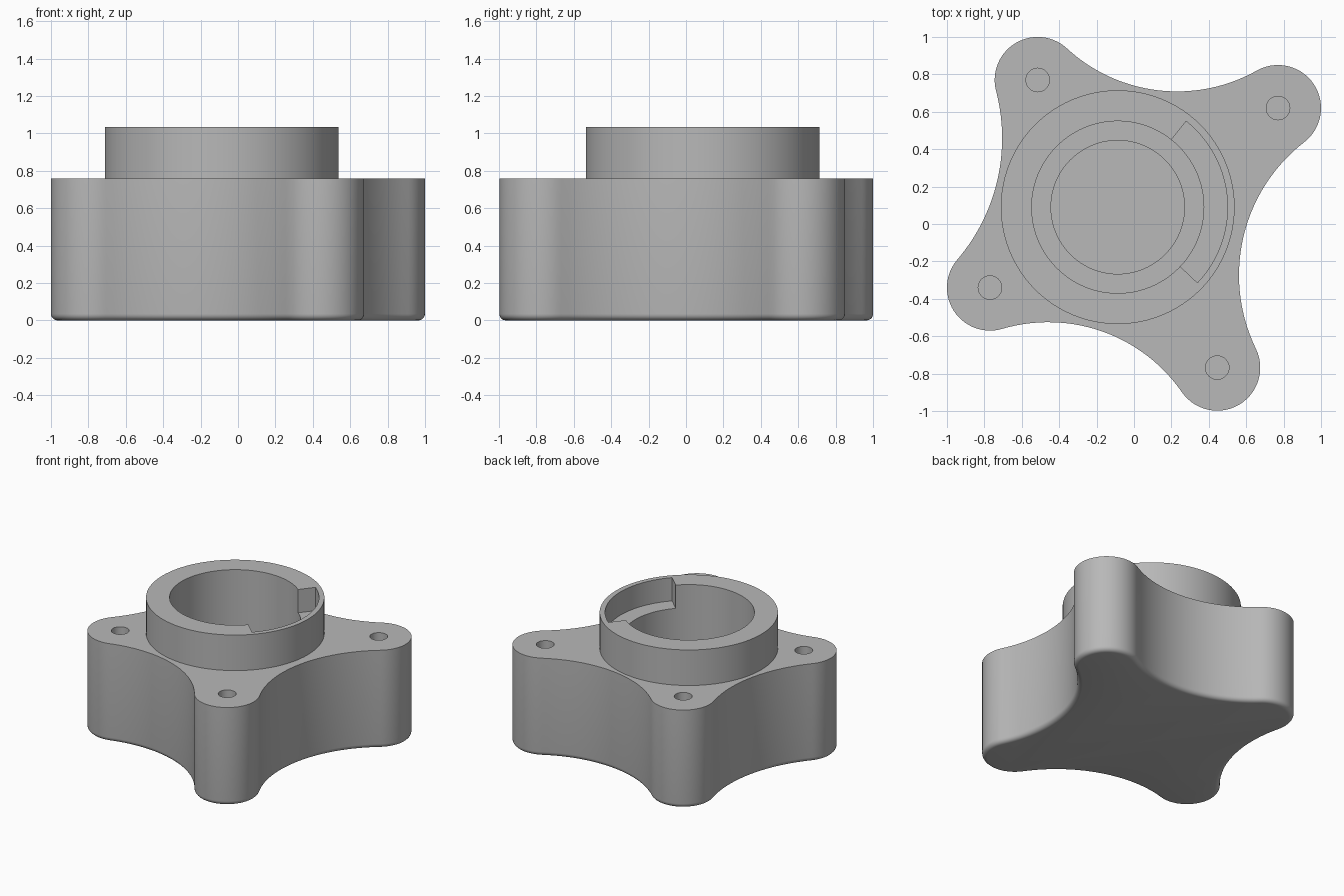
import bpy, bmesh, math
from mathutils import Vector

old = bpy.data.objects.get("Cube")
if old:
    bpy.data.objects.remove(old, do_unlink=True)

GREY = (0.48, 0.48, 0.48, 1)
mat = bpy.data.materials.new("plain grey")
mat.use_nodes = True
mat.diffuse_color = GREY
mat.node_tree.nodes["Principled BSDF"].inputs["Base Color"].default_value = GREY

HUB = Vector((-0.087, 0.09))
BODY_TOP, HUB_TOP = 0.76, 1.035
LOBE_R = 0.23
LOBES = [Vector(p) for p in ((0.77, 0.62), (-0.515, 0.77), (-0.77, -0.34), (0.445, -0.768))]
SIDE_R = [0.87, 1.0, 0.87, 0.9]


def arc(c, r, a0, a1, n):
    """Points along an arc, both ends included."""
    return [c + r * Vector((math.cos(a), math.sin(a)))
            for a in (a0 + (a1 - a0) * i / n for i in range(n + 1))]


def circle(c, r, n=96):
    return arc(c, r, 0, math.tau, n)[:-1]


def heading(v):
    return math.atan2(v.y, v.x)


def prism(name, outline, z0, z1, round_bottom=0):
    """Extrude a flat outline, optionally rounding its bottom rim."""
    bm = bmesh.new()
    base = bm.faces.new([bm.verts.new((p.x, p.y, z0)) for p in outline])
    top = bmesh.ops.extrude_face_region(bm, geom=[base], use_keep_orig=True)["geom"]
    bmesh.ops.translate(bm, vec=(0, 0, z1 - z0),
                        verts=[g for g in top if isinstance(g, bmesh.types.BMVert)])
    bmesh.ops.recalc_face_normals(bm, faces=bm.faces)
    if round_bottom:
        rim = [e for e in bm.edges if all(abs(v.co.z - z0) < 1e-5 for v in e.verts)]
        bmesh.ops.bevel(bm, geom=rim, offset=round_bottom, segments=5,
                        profile=0.5, affect='EDGES')
    mesh = bpy.data.meshes.new(name)
    bm.to_mesh(mesh)
    bm.free()
    mesh.materials.append(mat)
    ob = bpy.data.objects.new(name, mesh)
    bpy.context.collection.objects.link(ob)
    return ob


def cut(ob, cutters):
    """Subtract the cutters and bake the result."""
    for c in cutters:
        m = ob.modifiers.new("cut", 'BOOLEAN')
        m.operation, m.solver, m.object = 'DIFFERENCE', 'EXACT', c
    bpy.context.view_layer.update()
    dg = bpy.context.evaluated_depsgraph_get()
    mesh = bpy.data.meshes.new_from_object(ob.evaluated_get(dg))
    ob.modifiers.clear()
    ob.data = mesh


# Four-lobed outline: round lobes joined by tangent hollow arcs
hollows = []
for i, r in enumerate(SIDE_R):
    a, b = LOBES[i], LOBES[(i + 1) % 4]
    d = b - a
    t = math.sqrt((r + LOBE_R) ** 2 - (d.length / 2) ** 2)
    hollows.append((a + b) / 2 + Vector((d.y, -d.x)).normalized() * t)
outline = []
for i, lobe in enumerate(LOBES):
    a0, a1 = heading(hollows[i - 1] - lobe), heading(hollows[i] - lobe)
    outline += arc(lobe, LOBE_R, a0, a0 + (a1 - a0) % math.tau, 28)
    c = hollows[i]
    b0, b1 = heading(lobe - c), heading(LOBES[(i + 1) % 4] - c)
    outline += arc(c, SIDE_R[i], b0, b0 - (b0 - b1) % math.tau, 28)[1:-1]

body = prism("lobed_body", outline, 0, BODY_TOP, 0.035)
hub = prism("hub_ring", circle(HUB, 0.625), BODY_TOP, HUB_TOP)

# Cutters: stepped blind bore, bolt holes and rim notch
bore = prism("bore_cutter", circle(HUB, 0.46), 0.3, 1.2)
step = prism("lower_bore_cutter", circle(HUB, 0.357), 0.15, 0.5)
holes = [prism("bolt_hole_cutter", circle(p, 0.063, 32), 0.3, 1) for p in LOBES]
n0, n1 = math.radians(-43.5), math.radians(51.5)
notch = prism("notch_cutter", arc(HUB, 0.587, n0, n1, 28) + arc(HUB, 0.4, n1, n0, 28),
              0.855, 1.2)

cut(body, [bore, step] + holes)
cut(hub, [bore, notch])
for c in [bore, step, notch] + holes:
    bpy.data.objects.remove(c, do_unlink=True)

# Smooth round walls, crisp rims
bpy.ops.object.select_all(action='DESELECT')
for ob in (body, hub):
    ob.select_set(True)
bpy.context.view_layer.objects.active = body
bpy.ops.object.shade_smooth_by_angle(angle=math.radians(30))
